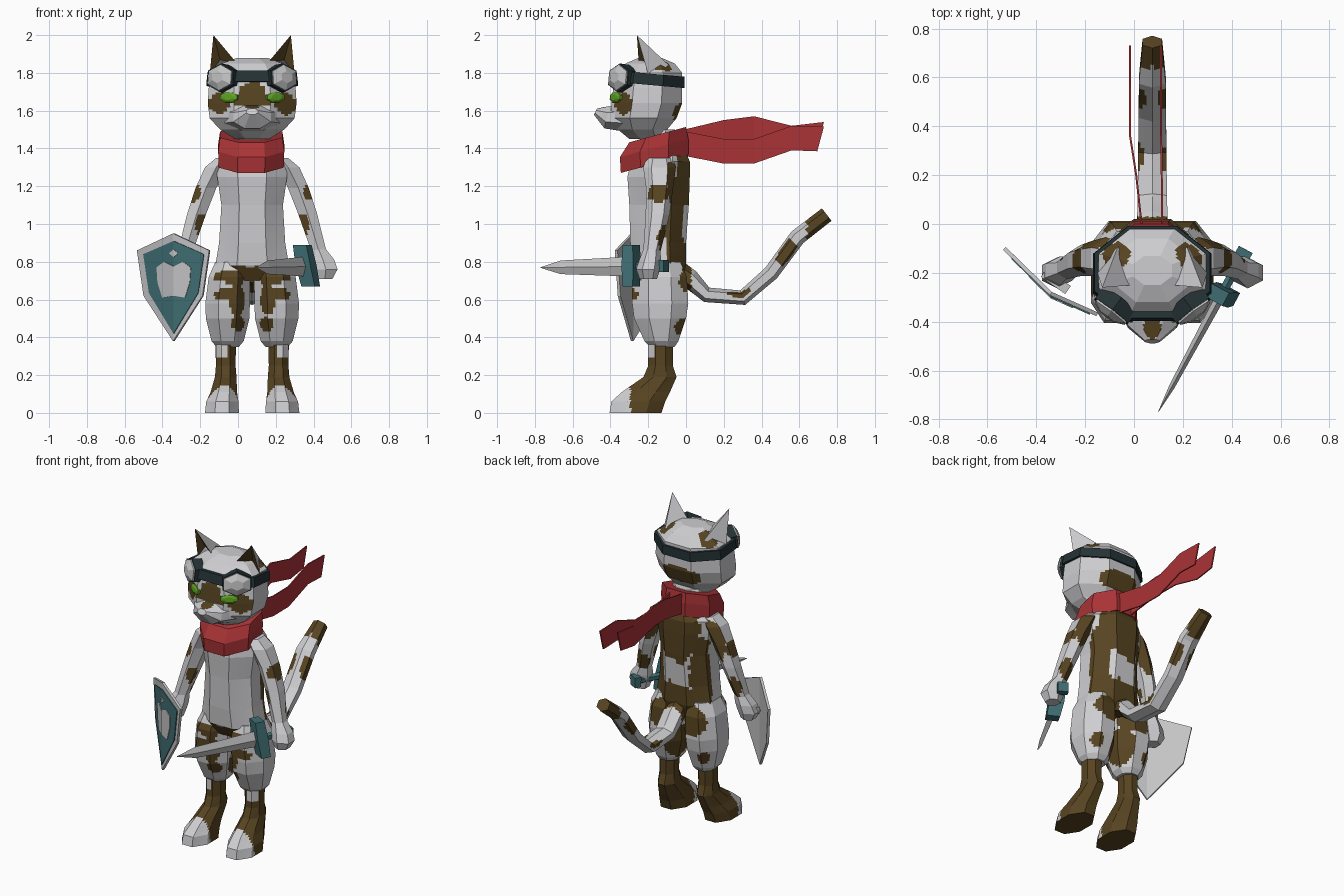
import bpy, bmesh, math
from mathutils import Vector, noise

if "Cube" in bpy.data.objects:
    bpy.data.objects.remove(bpy.data.objects["Cube"])

CX = 0.075  # the body's mirror plane


def material(name, *rgb):
    m = bpy.data.materials.new(name)
    m.diffuse_color = (*rgb, 1)
    m.use_nodes = True
    m.node_tree.nodes["Principled BSDF"].inputs["Base Color"].default_value = m.diffuse_color
    return m


WHITE = material("pale fur", 0.62, 0.62, 0.64)
BROWN = material("brown fur", 0.095, 0.057, 0.015)
RED = material("red cloth", 0.40, 0.033, 0.037)
TEAL = material("teal paint", 0.05, 0.155, 0.17)
DARK = material("dark strap", 0.018, 0.032, 0.035)
GREEN = material("green eye", 0.11, 0.36, 0.015)
STEEL = material("pale steel", 0.55, 0.55, 0.56)


def finish(name, bm, *mats):
    bmesh.ops.recalc_face_normals(bm, faces=bm.faces)
    me = bpy.data.meshes.new(name)
    bm.to_mesh(me)
    bm.free()
    for m in mats:
        me.materials.append(m)
    ob = bpy.data.objects.new(name, me)
    bpy.context.collection.objects.link(ob)
    return ob


def tube(name, rings, *mats, n=8, u=(1, 0, 0), t=None, rot=None, shear=0):
    """Skin rings given as (centre, radius along u, radius across u)."""
    bm = bmesh.new()
    u = Vector(u).normalized()
    cs = [Vector(r[0]) for r in rings]
    rot, k = (math.pi / n, 1 / math.cos(math.pi / n)) if rot is None else (rot, 1)
    loops = []
    for i, (_, ru, rv) in enumerate(rings):
        d = Vector(t) if t else cs[min(i + 1, len(cs) - 1)] - cs[max(i - 1, 0)]
        v = d.cross(u).normalized()
        loop = []
        for j in range(n):
            a = rot + 2 * math.pi * j / n
            p = cs[i] + u * (ru * k * math.cos(a)) + v * (rv * k * math.sin(a))
            p.z += shear * (p.y + 0.18)
            loop.append(bm.verts.new(p))
        loops.append(loop)
    for a, b in zip(loops, loops[1:]):
        for j in range(n):
            bm.faces.new((a[j], a[(j + 1) % n], b[(j + 1) % n], b[j]))
    bm.faces.new(loops[0])
    bm.faces.new(loops[-1])
    return finish(name, bm, *mats)


def loft(name, x, rows, *mats, **kw):
    """Stack of level rings: (z, half width, front y, back y[, x shift])."""
    s = -1 if x < CX else 1
    rings = [((x + s * (r[4] if len(r) > 4 else 0), (r[2] + r[3]) / 2, r[0]), r[1], (r[3] - r[2]) / 2)
             for r in rows]
    return tube(name, rings, *mats, t=(0, 0, 1), **kw)


def patches(ob, blobs, cuts=6, rule=None):
    """Cut the faces finely and turn those inside ragged ellipsoids brown."""
    bm = bmesh.new()
    bm.from_mesh(ob.data)
    bmesh.ops.subdivide_edges(bm, edges=bm.edges[:], cuts=cuts, use_grid_fill=True)
    for f in bm.faces:
        p = f.calc_center_median()
        q = Vector((abs(p.x - CX), p.y, p.z))
        rag = 0.3 * noise.noise(p * 14)
        hit = any(sum(((q[i] - b[i]) / b[i + 3]) ** 2 for i in range(3)) + rag < 1 for b in blobs)
        f.material_index = int(hit or bool(rule and rule(q)))
    bm.to_mesh(ob.data)
    bm.free()


# Torso and neck
torso = loft("torso", CX, [(0.70, .13, -.24, -.02), (0.78, .195, -.285, 0), (0.90, .175, -.295, 0),
                           (1.10, .163, -.30, .015), (1.25, .185, -.31, .02), (1.33, .185, -.29, .02),
                           (1.38, .13, -.25, 0), (1.50, .09, -.24, -.06)], WHITE, BROWN)
patches(torso, [(0, .03, 1.26, .22, .11, .2), (0, .02, .80, .24, .1, .11), (.17, -.03, .97, .08, .09, .3),
                (.11, -.27, .75, .12, .1, .035), (0, -.2, .70, .1, .2, .05)])

# Head, snout and ears
head = loft("head", CX, [(1.45, .09, -.30, -.10), (1.50, .17, -.36, -.10), (1.56, .225, -.40, -.05),
                         (1.64, .235, -.395, -.02), (1.72, .23, -.385, -.02), (1.80, .22, -.37, -.02),
                         (1.85, .16, -.32, -.06), (1.88, .08, -.25, -.13)], WHITE, BROWN)
patches(head, [(0, -.40, 1.69, .075, .08, .06), (.17, -.32, 1.64, .07, .08, .06), (.07, -.39, 1.66, .06, .05, .03),
               (.15, -.13, 1.84, .06, .06, .06), (0, -.03, 1.60, .16, .07, .06)])
snout = tube("snout", [((CX, -.33, 1.565), .15, .075), ((CX, -.42, 1.565), .10, .06),
                       ((CX, -.48, 1.595), .03, .018)], WHITE, BROWN)
patches(snout, [(0, -.43, 1.64, .04, .06, .04)])
for s in (-1, 1):
    bm = bmesh.new()
    o, i, b, t = [bm.verts.new((CX + s * x, y, z)) for x, y, z in
                  ((.225, -.20, 1.79), (.08, -.25, 1.85), (.14, -.09, 1.84), (.205, -.26, 2.0))]
    m = bm.verts.new((CX + s * .17, -.20, 1.87))  # hollow of the ear
    for f in ((o, b, t), (b, i, t), (i, m, t), (m, o, t), (o, m, i, b)):
        bm.faces.new(f)
    bm.faces.ensure_lookup_table()
    bm.faces[2].material_index = bm.faces[3].material_index = 1
    finish("ear", bm, WHITE, BROWN)

# Eyes and goggles
for s in (-1, 1):
    def stack(name, c, d, steps, mat, n):
        d = Vector((s * d[0], d[1], d[2])).normalized()
        c = Vector((CX + s * c[0], c[1], c[2]))
        tube(name, [(c + d * h, a, b) for h, a, b in steps], mat, n=n, u=d.cross((0, 0, 1)), t=d)
    stack("eye", (.122, -.37, 1.67), (.5, -.85, .1), [(-.02, .052, .026), (.008, .052, .026), (.016, .03, .014)], GREEN, 8)
    stack("goggle_frame", (.155, -.34, 1.772), (.6, -.8, .12), [(-.04, .085, .066), (.022, .085, .066)], DARK, 6)
    stack("goggle_lens", (.155, -.34, 1.772), (.6, -.8, .12),
          [(0, .076, .06), (.03, .076, .06), (.05, .035, .028)], STEEL, 6)
loft("goggle_strap", CX, [(1.735, .243, -.397, -.008), (1.795, .236, -.385, -.008)], DARK, shear=-.09)

# Scarf: tilted collar and two streaming ends
loft("scarf_collar", CX - .005, [(1.315, .172, -.345, .012), (1.40, .175, -.35, .012), (1.465, .165, -.30, 0)],
     RED, shear=.27)
for x0, x1, mid in ((.03, -.02, (1.43, 1.485, 1.505, 1.455, 1.475)), (.12, .115, (1.43, 1.385, 1.385, 1.455, 1.45))):
    bm = bmesh.new()
    ys = (-.03, .2, .36, .56, .73)
    rows = [[bm.verts.new((x0 + (x1 - x0) * min(1, i / 2), y - (.035 if k < 0 and i == 4 else 0), z + k * .065))
             for k in (-1, 1)] for i, (y, z) in enumerate(zip(ys, mid))]
    for a, b in zip(rows, rows[1:]):
        bm.faces.new((a[0], a[1], b[1], b[0]))
    ob = finish("scarf_end", bm, RED)
    ob.modifiers.new("cloth", "SOLIDIFY").thickness = .008

# Arms and legs, mirrored
for s in (-1, 1):
    X = lambda r: CX + s * r
    arm = tube("arm", [((X(.15), -.14, 1.35), .04, .06), ((X(.19), -.14, 1.30), .06, .075),
                       ((X(.245), -.14, 1.19), .055, .062), ((X(.295), -.15, 1.05), .05, .055),
                       ((X(.352), -.18, .86), .04, .04)], WHITE, BROWN, t=(0, 0, 1), n=6)
    patches(arm, [(.30, -.15, 1.16, .06, .06, .05), (.23, -.06, 1.2, .08, .05, .17),
                  (.33, -.13, .92, .05, .05, .07), (.27, -.2, 1.0, .03, .05, .06)])
    tube("hand", [((X(.35), -.18, .87), .038, .038), ((X(.375), -.19, .81), .06, .05),
                  ((X(.39), -.20, .76), .062, .055), ((X(.385), -.20, .71), .04, .04)], WHITE, t=(0, 0, 1), n=6)
    thigh = loft("thigh", X(.13), [(.80, .085, -.25, -.03, -.02), (.72, .11, -.285, .005, -.01), (.58, .118, -.285, .012),
                                   (.50, .115, -.275, 0), (.38, .085, -.22, -.04), (.35, .06, -.19, -.06)], WHITE, BROWN)
    patches(thigh, [(.08, -.28, .60, .045, .08, .09), (.1, -.27, .72, .12, .08, .035), (.15, -.28, .63, .07, .05, .025),
                    (.07, -.27, .47, .04, .1, .04), (.08, .02, .69, .13, .12, .1), (.03, -.06, .5, .07, .12, .12),
                    (.2, 0, .45, .05, .06, .05)])
    foot = loft("lower_leg", X(.14), [(.40, .055, -.20, -.07), (.25, .052, -.20, -.07), (.19, .057, -.225, -.05),
                                      (.11, .07, -.34, -.085, .01), (.06, .085, -.395, -.11, .018),
                                      (0, .09, -.405, -.13, .02)], WHITE, BROWN)
    patches(foot, [], rule=lambda q: q.y > -.295 and not (q.y < -.17 and q.z > .29 and q.x > .13))

# Tail
tail = tube("tail", [((CX, -.03, .74), .05, .05), ((CX, .02, .71), .062, .045), ((CX, .11, .625), .06, .035),
                     ((CX, .30, .61), .058, .035), ((CX, .45, .74), .056, .036), ((CX, .59, .93), .055, .038),
                     ((CX, .745, 1.05), .04, .036)], WHITE, BROWN, n=6)
patches(tail, [(.05, .53, .86, .03, .06, .08), (.06, .28, .64, .03, .06, .03)], rule=lambda q: q.y > .64 or q.y < .03)

# Shield: creased plate with painted layers
def shield_layer(name, half, mat, lift, thick):
    bm = bmesh.new()
    for s in (-1, 1):
        bm.faces.new([bm.verts.new((-.34 + s * a, -.235 - .71 * s * a - .05 * (1 - a / .19) - lift, z)) for a, z in half])
    bmesh.ops.remove_doubles(bm, verts=bm.verts, dist=1e-4)
    bmesh.ops.recalc_face_normals(bm, faces=bm.faces)
    ob = finish(name, bm, mat)
    md = ob.modifiers.new("plate", "SOLIDIFY")
    md.thickness, md.offset = thick, 0


shield_layer("shield_plate", [(0, .95), (.19, .86), (.155, .62), (0, .38)], STEEL, 0, .016)
shield_layer("shield_field", [(0, .91), (.16, .84), (.13, .635), (0, .42)], TEAL, .012, .006)
shield_layer("shield_patch", [(0, .775), (.05, .80), (.09, .77), (.085, .69), (.06, .61), (0, .62)], STEEL, .017, .005)
shield_layer("shield_stud", [(0, .865), (.025, .845), (0, .825)], STEEL, .017, .005)
tube("shield_grip", [((-.37, -.20, .77), .02, .02), ((-.27, -.27, .77), .02, .02)], STEEL, n=4, u=(0, 0, 1))

# Sword
AIM = Vector((-.474, -.88, -.01)).normalized()
SIDE = AIM.cross((0, 0, 1))
HILT = Vector((.36, -.285, .775))
tube("sword_blade", [(HILT, .02, .053), (HILT + AIM * .43, .012, .036), (HILT + AIM * .55, .001, .002)],
     STEEL, n=4, u=SIDE, rot=0)
tube("sword_guard", [((.385, -.29, .67), .04, .03), ((.36, -.29, .78), .045, .035), ((.34, -.29, .89), .04, .03)],
     TEAL, n=4, u=SIDE, t=(0, 0, 1))
tube("sword_handle", [(HILT, .018, .02), (HILT - AIM * .18, .018, .02)], TEAL, n=6, u=SIDE)
tube("sword_pommel", [(HILT - AIM * .165, .032, .032), (HILT - AIM * .205, .032, .032)], TEAL, n=4, u=SIDE)
